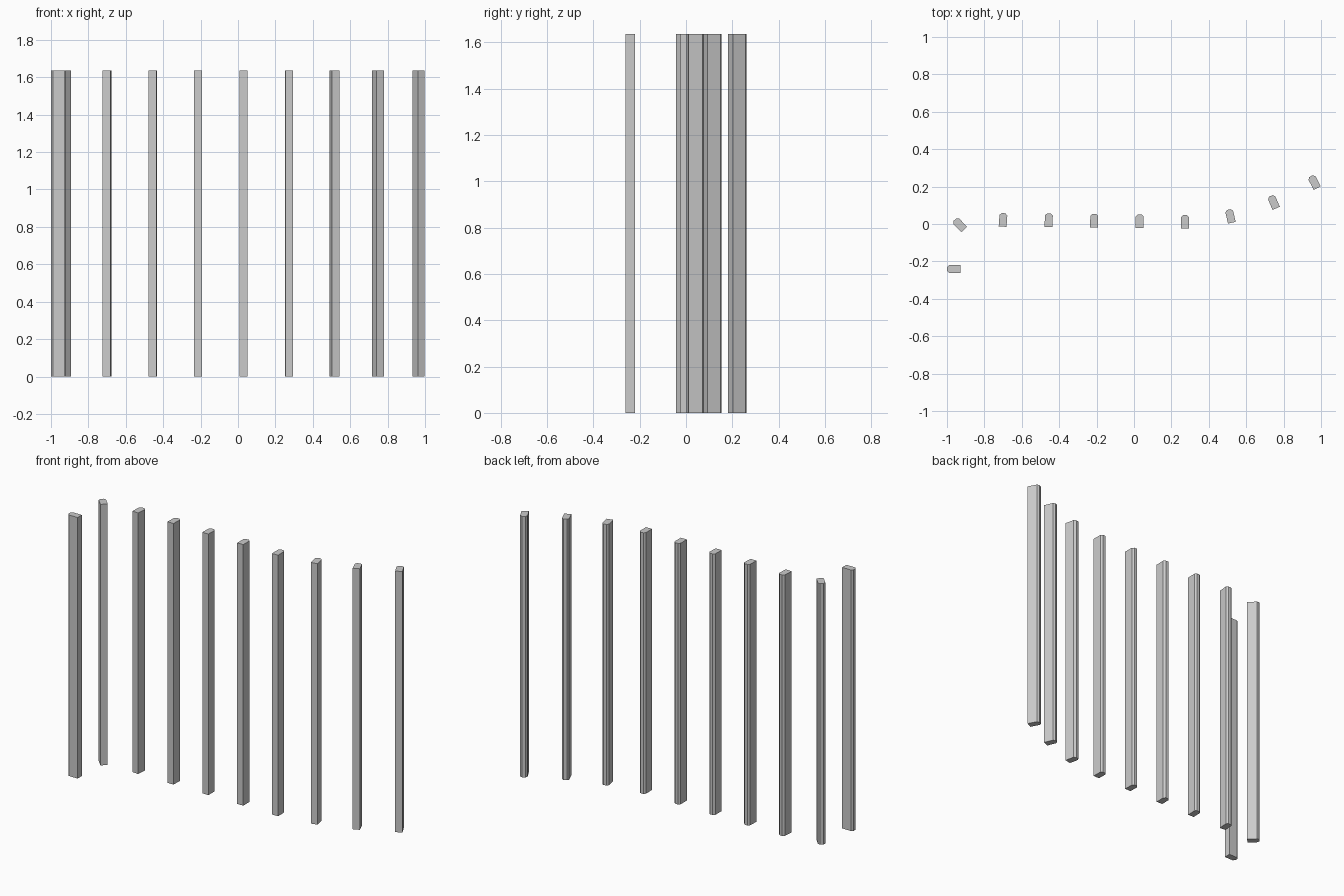
import bpy, bmesh
from math import radians
from mathutils import Matrix, Vector

if "Cube" in bpy.data.objects:
    bpy.data.objects.remove(bpy.data.objects["Cube"])

HEIGHT = 1.635
HALF_W, HALF_D = 0.021, 0.036   # post half width and half depth
CHAMFER = 0.011                 # cut on the two rear corners

# cross-section: flat front edge, chamfered rear corners
PROFILE = [(-HALF_W, -HALF_D), (HALF_W, -HALF_D),
           (HALF_W, HALF_D - CHAMFER), (HALF_W - CHAMFER, HALF_D),
           (-HALF_W + CHAMFER, HALF_D), (-HALF_W, HALF_D - CHAMFER)]

# post centre x, y and turn in degrees, along the curved fence line
POSTS = [(-0.964, -0.241, 90), (-0.933, -0.003, 44), (-0.70, 0.022, -4),
         (-0.456, 0.02, -2), (-0.213, 0.018, -1), (0.03, 0.015, 0),
         (0.273, 0.012, 1), (0.515, 0.042, 13), (0.746, 0.117, 23),
         (0.963, 0.224, 28)]


def make_post(name, x, y, turn):
    bm = bmesh.new()
    base = bm.faces.new([bm.verts.new((px, py, 0)) for px, py in PROFILE])
    ext = bmesh.ops.extrude_face_region(bm, geom=[base], use_keep_orig=True)
    top = [v for v in ext["geom"] if isinstance(v, bmesh.types.BMVert)]
    bmesh.ops.translate(bm, verts=top, vec=Vector((0, 0, HEIGHT)))
    bmesh.ops.recalc_face_normals(bm, faces=bm.faces)
    mesh = bpy.data.meshes.new(name)
    bm.to_mesh(mesh)
    bm.free()
    ob = bpy.data.objects.new(name, mesh)
    ob.matrix_world = Matrix.Translation((x, y, 0)) @ Matrix.Rotation(radians(turn), 4, 'Z')
    bpy.context.collection.objects.link(ob)


for i, (x, y, turn) in enumerate(POSTS, 1):
    make_post(f"fence_post_{i}", x, y, turn)
